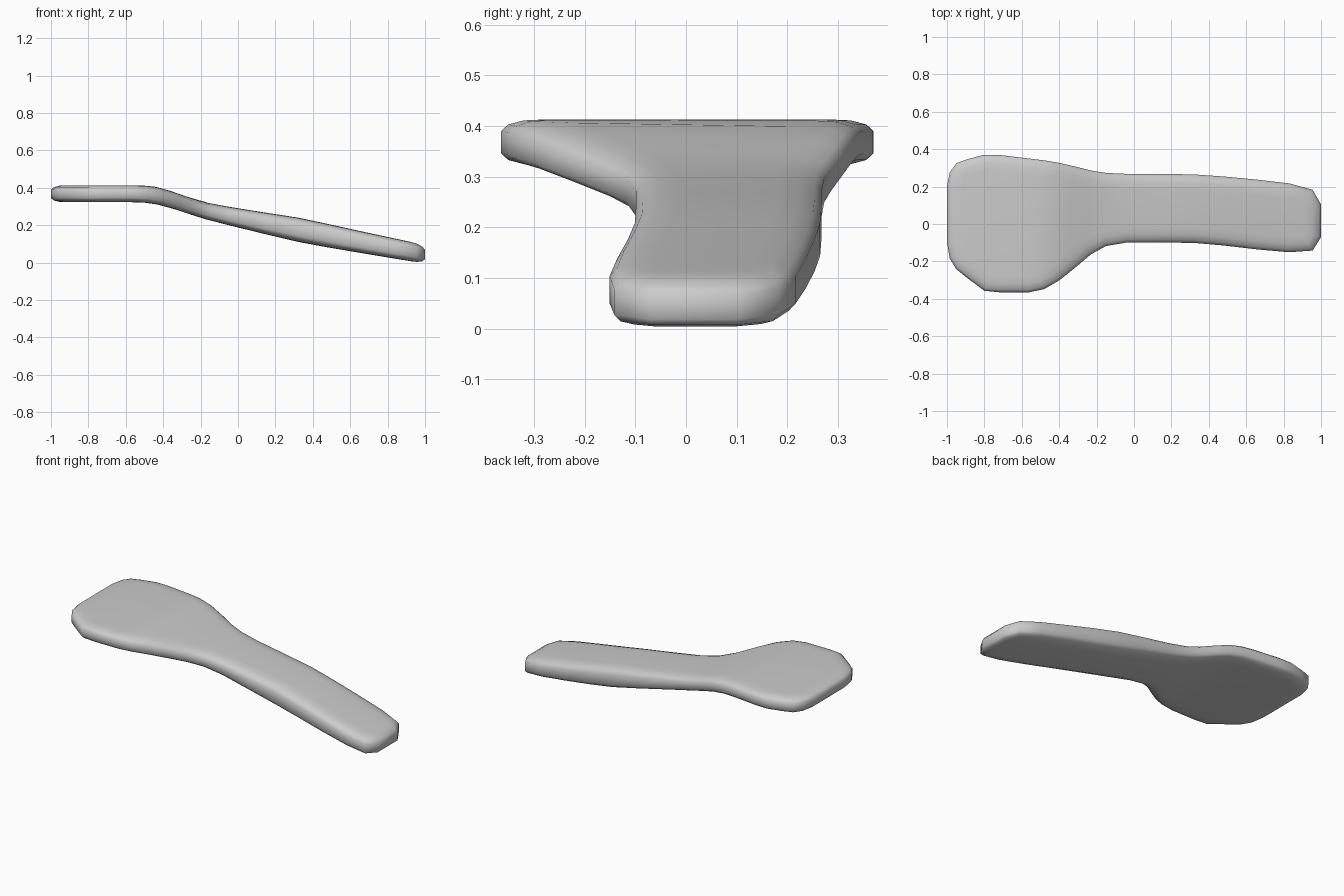
import bpy, bmesh
from mathutils import Vector

if "Cube" in bpy.data.objects:
    bpy.data.objects.remove(bpy.data.objects["Cube"])

# Plan outline stations: x, lower y, upper y
PLAN = [(-1.0, -.10, .20), (-.985, -.185, .275), (-.95, -.242, .325), (-.89, -.29, .347),
        (-.80, -.357, .37), (-.72, -.365, .369), (-.56, -.365, .35), (-.48, -.348, .34),
        (-.40, -.302, .327), (-.31, -.23, .306), (-.23, -.162, .286), (-.15, -.118, .273),
        (-.04, -.099, .268), (.14, -.099, .268), (.32, -.101, .265), (.48, -.115, .254),
        (.66, -.136, .237), (.83, -.151, .217), (.955, -.142, .183), (1.0, -.07, .105)]
# Side profile: x, bottom z, top z
SIDE = [(-1.0, .323, .413), (-.52, .323, .413), (-.45, .316, .407), (-.38, .30, .39),
        (-.20, .239, .327), (-.08, .208, .304), (.0, .187, .29), (.35, .104, .236),
        (.60, .061, .180), (.95, .003, .105), (1.0, -.006, .092)]
# Rounded rim: inset from outline, height as fraction of thickness from the middle
RIM = [(.085, -.5), (.045, -.48), (.014, -.39), (0, -.25),
       (0, .25), (.014, .39), (.045, .48), (.085, .5)]


def height(x, f):
    x = max(-1, min(1, x))
    for (x0, b0, t0), (x1, b1, t1) in zip(SIDE, SIDE[1:]):
        if x <= x1:
            k = (x - x0) / (x1 - x0)
            b, t = b0 + k * (b1 - b0), t0 + k * (t1 - t0)
            return (b + t) / 2 + f * (t - b)


# Counter-clockwise outline with inward normals
pts = [Vector((x, lo)) for x, lo, hi in PLAN] + [Vector((x, hi)) for x, lo, hi in reversed(PLAN)]
n = len(pts)
normals = []
for i in range(n):
    a = (pts[i] - pts[i - 1]).normalized()
    b = (pts[(i + 1) % n] - pts[i]).normalized()
    d = (a + b).normalized()
    normals.append(Vector((-d.y, d.x)))

# Rim rings bridged together
bm = bmesh.new()
rings = []
for inset, f in RIM:
    ring = []
    for p, nn in zip(pts, normals):
        q = p + nn * inset
        ring.append(bm.verts.new((q.x, q.y, height(q.x, f))))
    rings.append(ring)
for r0, r1 in zip(rings, rings[1:]):
    for i in range(n):
        j = (i + 1) % n
        bm.faces.new((r0[i], r0[j], r1[j], r1[i]))

# Broad upper and lower surfaces spanned strip by strip
for ring in (rings[0], rings[-1]):
    for i in range(n // 2 - 1):
        bm.faces.new((ring[i], ring[i + 1], ring[n - 2 - i], ring[n - 1 - i]))
bmesh.ops.recalc_face_normals(bm, faces=bm.faces)
for f in bm.faces:
    f.smooth = True

mesh = bpy.data.meshes.new("spatula")
bm.to_mesh(mesh)
bm.free()
obj = bpy.data.objects.new("spatula", mesh)
bpy.context.collection.objects.link(obj)
